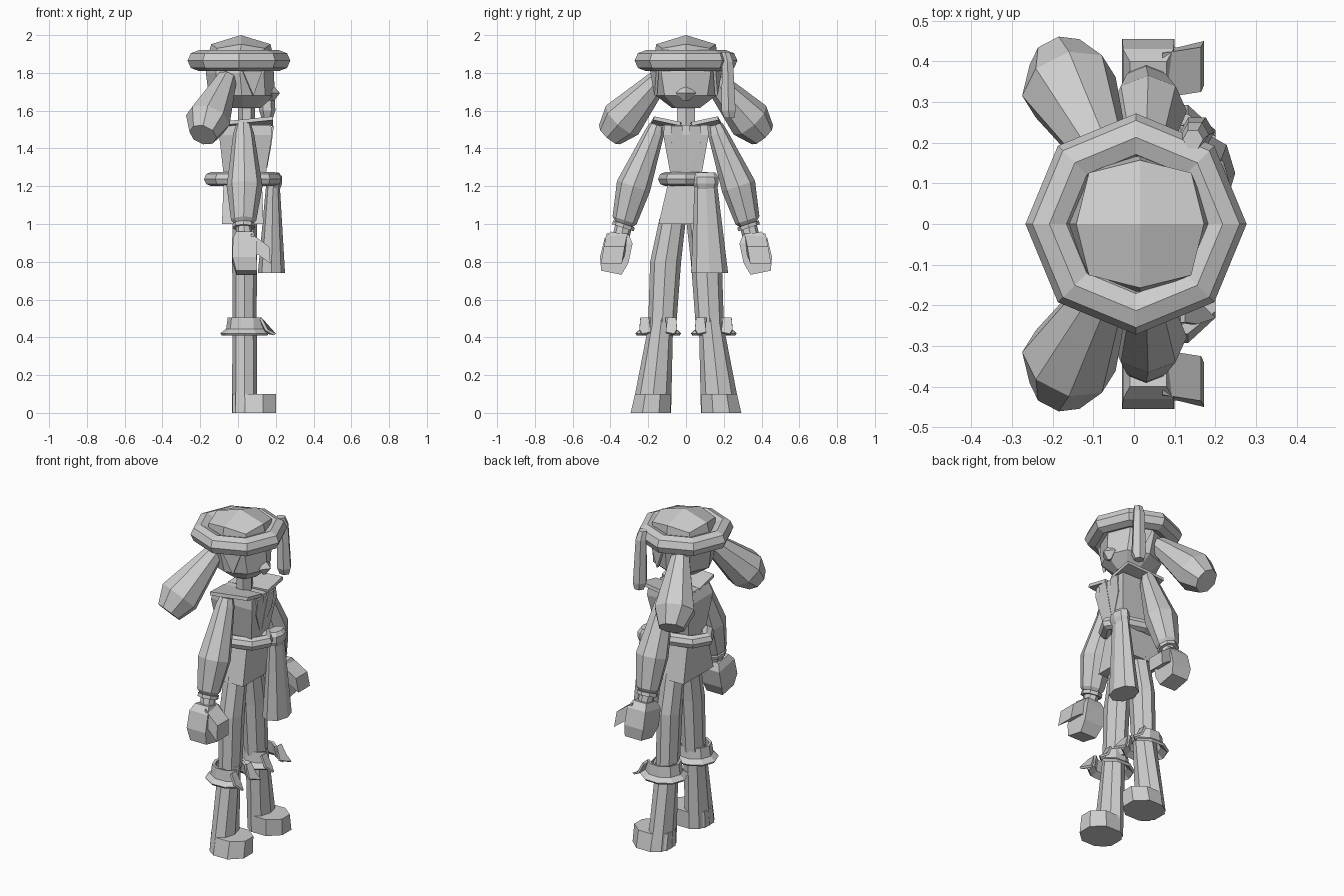
import bpy, bmesh, math
from mathutils import Vector

if "Cube" in bpy.data.objects:
    bpy.data.objects.remove(bpy.data.objects["Cube"])

grey = bpy.data.materials.new("light grey")
grey.diffuse_color = (0.62, 0.62, 0.62, 1)
grey.use_nodes = True
grey.node_tree.nodes["Principled BSDF"].inputs["Base Color"].default_value = grey.diffuse_color


def finish(name, bm):
    bmesh.ops.recalc_face_normals(bm, faces=bm.faces)
    me = bpy.data.meshes.new(name)
    bm.to_mesh(me)
    bm.free()
    me.materials.append(grey)
    ob = bpy.data.objects.new(name, me)
    bpy.context.collection.objects.link(ob)
    return ob


def skin(name, loops, closed=True, wrap=False, cap=True):
    """Join loops of points with quads."""
    bm = bmesh.new()
    vs = [[bm.verts.new(p) for p in lp] for lp in loops]
    n, m = len(vs[0]), len(vs)
    for i in range(m if wrap else m - 1):
        a, b = vs[i], vs[(i + 1) % m]
        for j in range(n if closed else n - 1):
            k = (j + 1) % n
            bm.faces.new((a[j], a[k], b[k], b[j]))
    if cap and not wrap:
        bm.faces.new(vs[0])
        bm.faces.new(vs[-1])
    return finish(name, bm)


def loft(name, rings, n=8, d=(0, 0, 1), side=1, boxy=False):
    """Stack of elliptical rings (x, y, z, rx, ry) square to direction d."""
    d = Vector(d).normalized()
    u = (Vector((1, 0, 0)) - d * d.x).normalized()
    v = d.cross(u)
    ph = math.pi / n if boxy else 0
    f = 1 / math.cos(ph)
    loops = []
    for x, y, z, rx, ry in rings:
        lp = []
        for i in range(n):
            a = 2 * math.pi * i / n + ph
            p = Vector((x, y, z)) + u * (rx * f * math.cos(a)) + v * (ry * f * math.sin(a))
            lp.append((p.x, p.y * side, p.z))
        loops.append(lp)
    return skin(name, loops)


def ring(name, c, rx, ry, r, rz, n=8, m=8):
    """Chunky elliptical hoop."""
    loops = []
    for i in range(n):
        a = 2 * math.pi * i / n
        lp = []
        for j in range(m):
            b = 2 * math.pi * j / m
            k, h = r * math.cos(b), rz * math.sin(b)
            lp.append((c[0] + (rx + k) * math.cos(a), c[1] + (ry + k) * math.sin(a), c[2] + h))
        loops.append(lp)
    return skin(name, loops, wrap=True)


def panel(name, pts, side, thick):
    """Thin flat flap."""
    bm = bmesh.new()
    bm.faces.new([bm.verts.new((x, y * side, z)) for x, y, z in pts])
    ob = finish(name, bm)
    md = ob.modifiers.new("thickness", 'SOLIDIFY')
    md.thickness = thick
    md.offset = 0
    return ob


# Head and nose
loft("head", [(.03, 0, 1.615, .09, .075), (.02, 0, 1.68, .175, .16),
              (.01, 0, 1.80, .18, .185), (.01, 0, 1.87, .17, .17)])
loft("nose", [(.18, 0, 1.65, .01, .015), (.18, 0, 1.693, .042, .055), (.18, 0, 1.73, .01, .012)], n=4)

# Hat crown: four large quads over an eight-sided band
bm = bmesh.new()
low, top = [], []
for i in range(8):
    a = math.pi * i / 4
    r, z = (.157, 1.952) if i % 2 == 0 else (.178, 1.93)
    x, y = math.cos(a), math.sin(a)
    low.append(bm.verts.new((.013 + .18 * x, .175 * y, 1.86)))
    top.append(bm.verts.new((.015 + r * x, r * y, z)))
tip = bm.verts.new((.015, 0, 2.0))
for i in range(8):
    k = (i + 1) % 8
    bm.faces.new((low[i], low[k], top[k], top[i]))
for i in range(0, 8, 2):
    bm.faces.new((top[i], top[i + 1], top[(i + 2) % 8], tip))
bm.faces.new(low)
finish("hat_crown", bm)
ring("hat_brim", (.005, 0, 1.865), .213, .213, .059, .055)

# Neck, torso, hips
loft("neck", [(.045, 0, 1.5, .045, .055), (.045, 0, 1.66, .045, .055)], n=6)
loft("torso", [(.035, 0, 1.25, .11, .08), (.04, 0, 1.47, .14, .12), (.05, 0, 1.525, .125, .115)], n=4, boxy=True)
loft("hips", [(.025, 0, 1.0, .11, .145), (.025, 0, 1.26, .10, .085)], n=4, boxy=True)
ring("belt", (.025, 0, 1.238), .165, .108, .04, .038)

# Sash hanging from the belt
loft("sash", [(.177, .125, .74, .072, .098), (.185, .105, 1.21, .036, .06)])
loft("sash_knot", [(.185, .105, 1.18, .035, .055), (.19, .105, 1.215, .044, .068),
                   (.19, .105, 1.25, .044, .066), (.185, .105, 1.272, .032, .052)])

# Narrow braid hanging beside the face
loft("side_braid", [(.155, .23, 1.56, .03, .03), (.155, .225, 1.6, .043, .043),
                    (.15, .22, 1.86, .034, .034), (.145, .208, 1.91, .025, .026)], n=6)

for s, w in ((1, "left"), (-1, "right")):
    # Hair
    loft(w + "_hair_tail", [(-.06, .14, 1.77, .055, .055), (-.16, .338, 1.55, .12, .115),
                            (-.185, .405, 1.472, .075, .075)], d=(-.285, .64, -.713), side=s)
    panel(w + "_hair_lock", [(.13, .15, 1.82), (.02, .185, 1.82), (.08, .16, 1.68)], s, .015)

    # Collar wings and lapels
    panel(w + "_collar", [(-.08, .02, 1.515), (.185, .03, 1.53), (.185, .17, 1.56), (-.06, .185, 1.535)], s, .02)
    panel(w + "_lapel", [(.185, .02, 1.52), (.185, .08, 1.52), (.172, .075, 1.42), (.15, .01, 1.3)], s, .01)

    # Puffed sleeve, wrist and hand
    tilt = (0, .33, -1)
    loft(w + "_sleeve", [(.03, .155, 1.525, .04, .038), (.03, .168, 1.48, .055, .052),
                         (.035, .278, 1.2, .095, .092), (.03, .325, 1.02, .067, .067),
                         (.03, .33, .995, .045, .045)], d=tilt, side=s)
    loft(w + "_wristband", [(.03, .328, 1.0, .06, .06), (.03, .334, .98, .06, .06)], d=tilt, side=s)
    loft(w + "_wrist", [(.03, .33, .99, .042, .045), (.035, .345, .93, .042, .045)], d=tilt, side=s)
    loft(w + "_hand", [(.035, .35, .95, .045, .05), (.035, .357, .91, .062, .075),
                       (.035, .38, .81, .064, .077), (.045, .395, .742, .055, .055)],
         n=4, d=(0, .2, -1), side=s, boxy=True)
    skin(w + "_thumb", [[(x, (y + dy) * s, z) for x, y, z in
                         ((.07, .345, .95), (.165, .36, .88), (.172, .375, .79), (.11, .36, .835), (.07, .355, .84))]
                        for dy in (-.035, .075)])

    # Legs and boots
    loft(w + "_thigh", [(.035, .07, 1.03, .065, .07), (.035, .108, .8, .066, .082),
                        (.035, .125, .48, .063, .075)], side=s)
    loft(w + "_boot_shaft", [(.035, .13, .5, .064, .062), (.035, .184, 0, .067, .105)], side=s)
    loft(w + "_boot_foot", [(.085, .187, 0, .115, .106), (.085, .176, .1, .115, .094)], side=s, boxy=True)

    # Boot cuff, open at the front with a turned-out hem
    loops = []
    for i in range(9):
        a = math.radians(32 + 296 * i / 8)
        loops.append([(.045 + 1.1 * r * math.cos(a), (.147 + r * math.sin(a)) * s, z)
                      for r, z in ((.083, .505), (.092, .44), (.122, .415))])
    cuff = skin(w + "_boot_cuff", loops, closed=False, cap=False)
    md = cuff.modifiers.new("thickness", 'SOLIDIFY')
    md.thickness = .016
    md.offset = 0
    # Curled ends of the cuff
    for e in (-1, 1):
        panel(w + "_cuff_end", [(.12, .147 + e * .05, .5), (.12, .147 + e * .095, .5),
                                (.15, .147 + e * .1, .44), (.195, .147 + e * .085, .415),
                                (.15, .147 + e * .04, .425)], s, .014)
